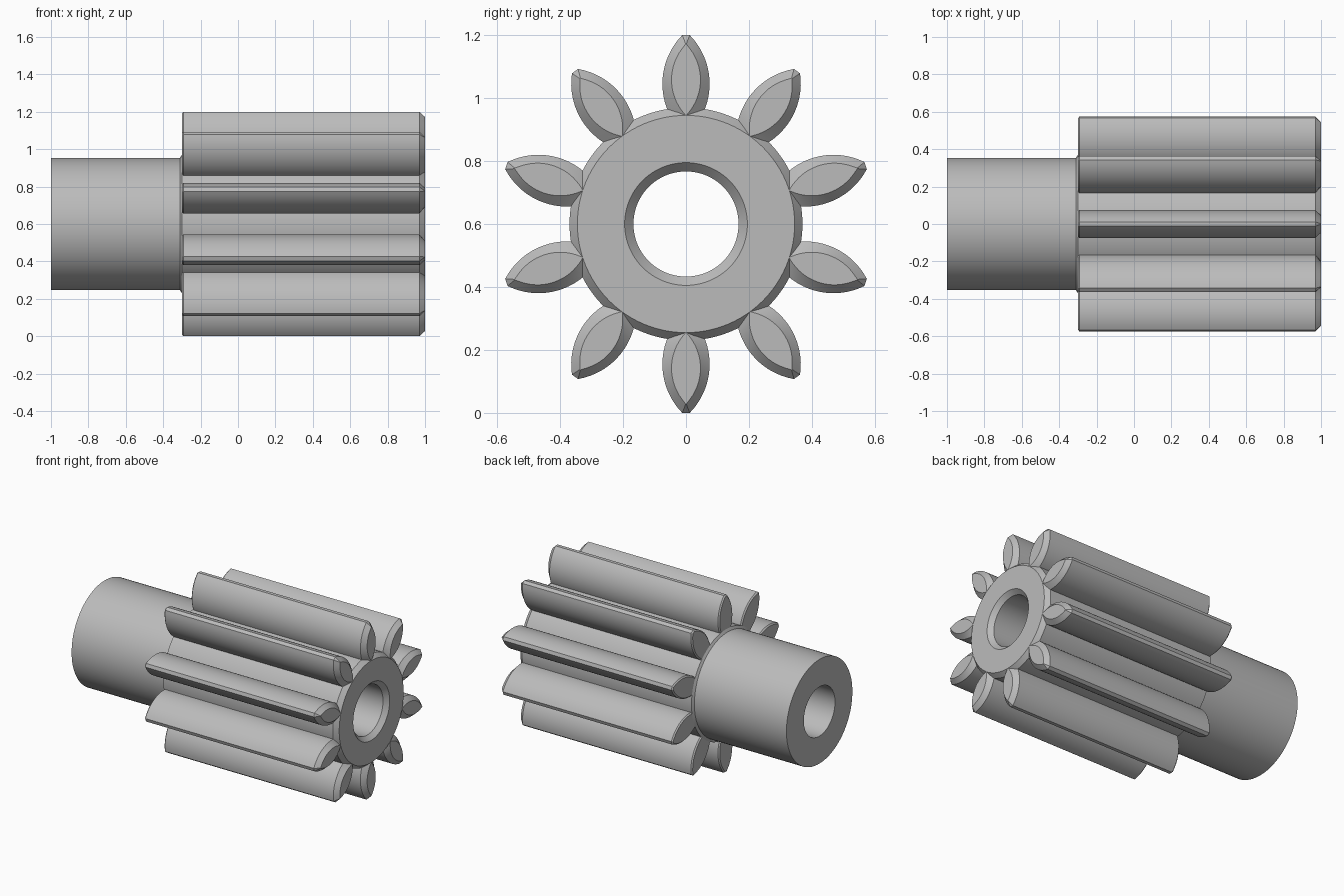
import bpy, bmesh, math
from mathutils import Matrix

cube = bpy.data.objects.get("Cube")
if cube:
    bpy.data.objects.remove(cube, do_unlink=True)

AXIS_Z = 0.6
TEETH = 10

steel = bpy.data.materials.new("plain grey steel")
steel.use_nodes = True
colour = (0.5, 0.5, 0.5, 1)
steel.diffuse_color = colour
steel.node_tree.nodes["Principled BSDF"].inputs["Base Color"].default_value = colour


def finish(bm, name):
    bmesh.ops.recalc_face_normals(bm, faces=bm.faces)
    mesh = bpy.data.meshes.new(name)
    bm.to_mesh(mesh)
    bm.free()
    mesh.materials.append(steel)
    obj = bpy.data.objects.new(name, mesh)
    bpy.context.collection.objects.link(obj)
    bpy.ops.object.select_all(action='DESELECT')
    obj.select_set(True)
    bpy.context.view_layer.objects.active = obj
    bpy.ops.object.shade_smooth_by_angle(angle=math.radians(25))
    return obj


def bridge(bm, a, b):
    for i in range(len(a)):
        j = (i + 1) % len(a)
        bm.faces.new((a[i], a[j], b[j], b[i]))


def lathe(name, profile, segments=96):
    """Turn a closed (x, radius) profile around the gear axis."""
    bm = bmesh.new()
    rings = []
    for s in range(segments):
        a = math.tau * s / segments
        rings.append([bm.verts.new((x, r * math.cos(a), AXIS_Z + r * math.sin(a)))
                      for x, r in profile])
    for s in range(segments):
        bridge(bm, rings[s], rings[(s + 1) % segments])
    return finish(bm, name)


def leaf(r0, r1, centre, bulge, half_width, steps=16):
    """Pointed tooth outline: two mirrored arcs from root r0 to tip r1."""
    side = []
    for i in range(steps + 1):
        r = r0 + (r1 - r0) * i / steps
        w = math.sqrt(bulge ** 2 - (r - centre) ** 2) - bulge + half_width
        side.append((max(w, 0.001), r))
    return side + [(-w, r) for w, r in reversed(side)]


def tooth(name, angle):
    full = leaf(0.355, 0.6, 0.445, 0.222, 0.075)
    sections = [(-0.3, leaf(0.355, 0.592, 0.445, 0.214, 0.067)),
                (-0.292, full), (0.97, full),
                (1.0, leaf(0.345, 0.572, 0.458, 0.163, 0.046))]
    bm = bmesh.new()
    loops = [[bm.verts.new((x, w, r)) for w, r in pts] for x, pts in sections]
    for a, b in zip(loops, loops[1:]):
        bridge(bm, a, b)
    bm.faces.new(loops[0])
    bm.faces.new(loops[-1])
    place = Matrix.Translation((0, 0, AXIS_Z)) @ Matrix.Rotation(angle, 4, 'X')
    bmesh.ops.transform(bm, matrix=place, verts=bm.verts)
    return finish(bm, name)


# Bored shaft and gear core, with chamfers at both core ends and the bore
lathe("shaft_and_core", [(-1, 0.167), (-1, 0.353), (-0.31, 0.353), (-0.3, 0.37),
                         (0.97, 0.37), (1, 0.345), (1, 0.195), (0.97, 0.167)])

# Ring of gear teeth
for k in range(TEETH):
    tooth(f"gear_tooth_{k + 1}", math.tau * k / TEETH)
